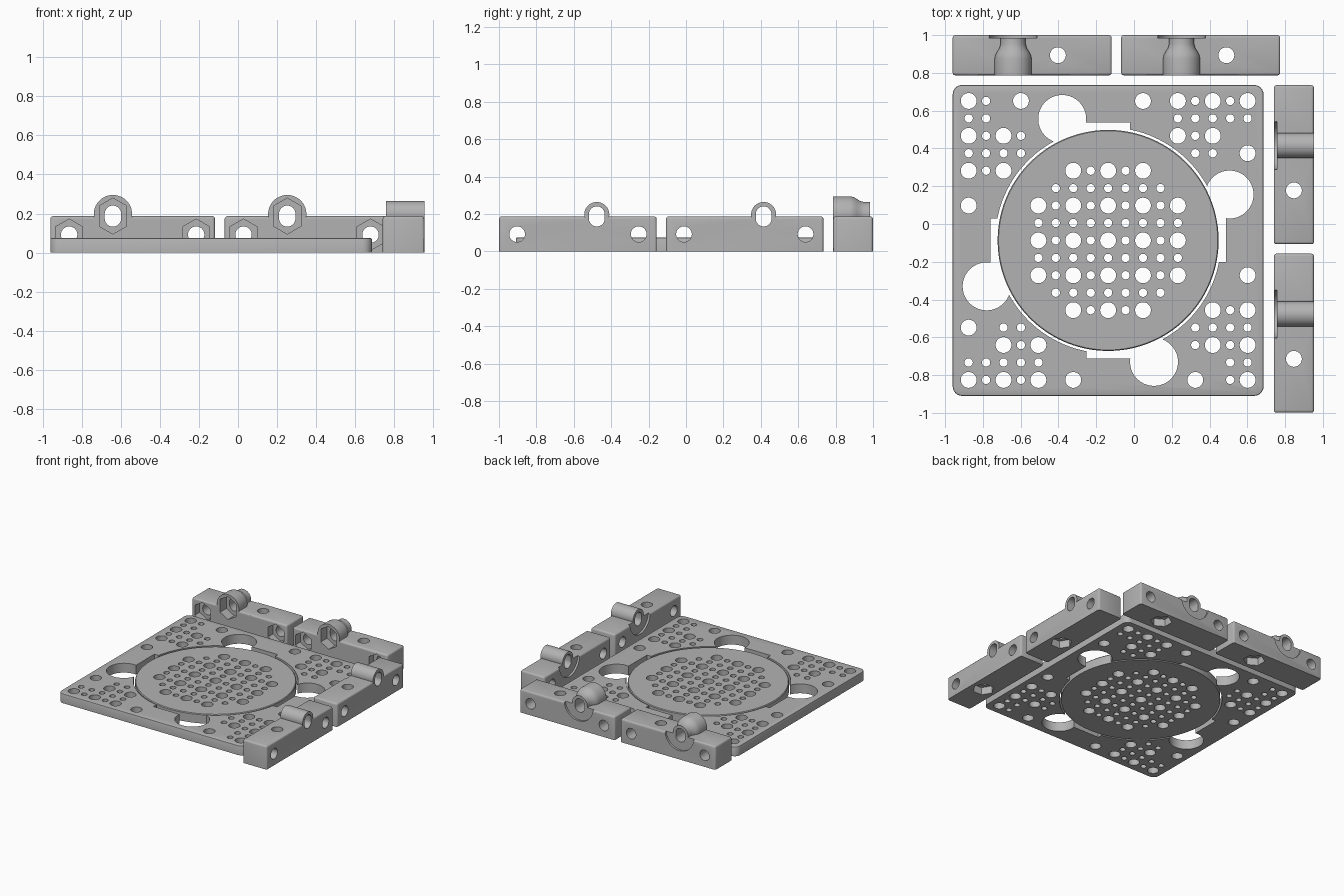
import bpy, bmesh, math
from mathutils import Matrix, Vector

if "Cube" in bpy.data.objects:
    bpy.data.objects.remove(bpy.data.objects["Cube"])

grey = bpy.data.materials.new("light grey")
grey.use_nodes = True
grey.diffuse_color = (0.45, 0.45, 0.45, 1)
grey.node_tree.nodes["Principled BSDF"].inputs["Base Color"].default_value = (0.45, 0.45, 0.45, 1)


def ring(n, r, stretch=0.0):
    """Regular outline, optionally pulled apart along its second axis."""
    pts = []
    for k in range(n):
        a = 2 * math.pi * (k + 0.5) / n
        pts.append((r * math.cos(a), r * math.sin(a) + math.copysign(stretch, math.sin(a))))
    return pts


def loft(bm, sections, axis="Z"):
    """Capped solid through sections of (outline, centre a, centre b, position on axis)."""
    rows = []
    for pts, a, b, t in sections:
        if axis == "Z":
            rows.append([bm.verts.new((a + p, b + q, t)) for p, q in pts])
        else:
            rows.append([bm.verts.new((a + p, t, b + q)) for p, q in pts])
    n = len(rows[0])
    faces = [bm.faces.new(rows[0]), bm.faces.new(rows[-1][::-1])]
    for low, high in zip(rows, rows[1:]):
        for i in range(n):
            j = (i + 1) % n
            faces.append(bm.faces.new((low[i], high[i], high[j], low[j])))
    bmesh.ops.recalc_face_normals(bm, faces=faces)


def bore(bm, pts, a, b, start, end, axis="Z"):
    loft(bm, [(pts, a, b, start), (pts, a, b, end)], axis)


def box(bm, lo, hi):
    lo, hi = Vector(lo), Vector(hi)
    size = hi - lo
    mat = Matrix.Translation((lo + hi) / 2) @ Matrix.Diagonal((*size, 1))
    bmesh.ops.create_cube(bm, size=1, matrix=mat)


def make(name, bm):
    mesh = bpy.data.meshes.new(name)
    bm.to_mesh(mesh)
    bm.free()
    ob = bpy.data.objects.new(name, mesh)
    bpy.context.collection.objects.link(ob)
    mesh.materials.append(grey)
    return ob


def combine(ob, steps):
    """Bake a chain of booleans and drop the helper solids."""
    for bm, mode in steps:
        tool = make("helper", bm)
        tool.hide_render = True
        mod = ob.modifiers.new("cut", "BOOLEAN")
        mod.operation, mod.solver, mod.object = mode, "EXACT", tool
    bpy.context.view_layer.update()
    baked = bpy.data.meshes.new_from_object(ob.evaluated_get(bpy.context.evaluated_depsgraph_get()))
    tools = [m.object for m in ob.modifiers]
    ob.modifiers.clear()
    ob.data = baked
    for tool in tools:
        bpy.data.objects.remove(tool)


def smooth(ob):
    bpy.ops.object.select_all(action="DESELECT")
    ob.select_set(True)
    bpy.context.view_layer.objects.active = ob
    bpy.ops.object.shade_smooth_by_angle(angle=math.radians(30))


# Shared sizes
PITCH, THICK, HALF = 0.0923, 0.075, 0.823
CENTRE = (-0.137, -0.087, 0)
BIG, SMALL = ring(32, 0.042), ring(20, 0.022)
QUARTERS = [Matrix.Rotation(-math.pi / 2 * k, 3, "Z") for k in range(4)]


def grid_hole(bm, i, j, pts):
    bore(bm, pts, i * PITCH, j * PITCH, -0.05, 0.15)


# Square base plate with rounded corners and a soft top rim
bm = bmesh.new()
box(bm, (-HALF, -HALF, 0), (HALF, HALF, THICK))
upright = [e for e in bm.edges if abs(e.verts[0].co.z - e.verts[1].co.z) > 0.01]
bmesh.ops.bevel(bm, geom=upright, offset=0.05, segments=6, profile=0.5, affect="EDGES")
rim = [e for e in bm.edges if all(v.co.z > THICK - 0.001 for v in e.verts)]
bmesh.ops.bevel(bm, geom=rim, offset=0.008, segments=2, profile=0.5, affect="EDGES")
plate = make("base_plate", bm)

# Corner hole pattern, round lobes and notches, repeated each quarter turn
corner_big = [(-8, 8), (-5, 8), (-8, 6), (-6, 6), (-8, 4), (-6, 4), (-8, 2)]
corner_small = [(-7, 8), (-8, 7), (-7, 7), (-7, 6), (-5, 6), (-8, 5), (-7, 5),
                (-6, 5), (-5, 5), (-7, 4)]
holes, lobes, notches, opening = (bmesh.new() for _ in range(4))
for turn in QUARTERS:
    for group, pts in ((corner_big, BIG), (corner_small, SMALL)):
        for i, j in group:
            p = turn @ Vector((i, j, 0))
            grid_hole(holes, p.x, p.y, pts)
    c = turn @ Vector((-0.243, 0.643, 0))
    bore(lobes, ring(48, 0.127), c.x, c.y, -0.06, 0.16)
    a, b = turn @ Vector((-0.2, 0.45, 0)), turn @ Vector((0.115, 0.624, 0))
    box(notches, (min(a.x, b.x), min(a.y, b.y), -0.07), (max(a.x, b.x), max(a.y, b.y), 0.17))
bore(opening, ring(128, 0.598), 0, 0, -0.08, 0.18)
combine(plate, [(c, "DIFFERENCE") for c in (opening, lobes, notches, holes)])
plate.location = CENTRE
smooth(plate)

# Turning disc with a diamond-trimmed field of holes
bm = bmesh.new()
loft(bm, [(ring(128, 0.585), 0, 0, 0), (ring(128, 0.585), 0, 0, THICK - 0.006),
          (ring(128, 0.58), 0, 0, THICK)])
disc = make("centre_disc", bm)
holes = bmesh.new()
for i in range(-4, 5):
    for j in range(-4, 5):
        if abs(i) + abs(j) <= 6:
            grid_hole(holes, i, j, SMALL if i % 2 or j % 2 else BIG)
combine(disc, [(holes, "DIFFERENCE")])
disc.location = CENTRE
smooth(disc)

# Clamp blocks: local x runs along the block, y from inner to outer face
LENGTH, DEPTH, TOP = 0.842, 0.213, 0.187
BOSS_X, BOSS_Z, BOLT_Z, PIN_X = 0.32, 0.197, 0.092, 0.557
SLOT, HEX = ring(32, 0.042, 0.012), ring(6, 0.08)


def clamp_block(name, location, angle, with_nuts):
    bm = bmesh.new()
    box(bm, (0, 0, 0), (LENGTH, DEPTH, TOP))
    edges = [e for e in bm.edges if any(v.co.z > 0.1 for v in e.verts)]
    bmesh.ops.bevel(bm, geom=edges, offset=0.014, segments=3, profile=0.5, affect="EDGES")
    block = make(name, bm)

    # Boss over the main bolt, stepped down when it holds a nut
    boss, bores, pockets = bmesh.new(), bmesh.new(), bmesh.new()
    if with_nuts:
        steps = [(0.098, 0), (0.098, 0.09), (0.094, 0.108), (0.085, 0.125),
                 (0.073, 0.143), (0.067, 0.165), (0.067, DEPTH - 0.003)]
    else:
        steps = [(0.067, 0.003), (0.067, DEPTH)]
    loft(boss, [(ring(48, r), BOSS_X, BOSS_Z, t) for r, t in steps], "Y")

    # Through holes
    bore(bores, SLOT, BOSS_X, 0.187, -0.1, 0.4, "Y")
    for x in (0.096, 0.746):
        bore(bores, BIG, x, BOLT_Z, -0.1, 0.4, "Y")
    bore(bores, BIG, PIN_X, DEPTH / 2, -0.1, 0.4)

    # Nut pockets and the round seat around the main bolt
    bore(pockets, HEX, PIN_X, DEPTH / 2, -0.05, 0.06)
    if with_nuts:
        bore(pockets, ring(6, 0.08, 0.012), BOSS_X, 0.187, -0.05, 0.08, "Y")
        for x in (0.096, 0.746):
            bore(pockets, HEX, x, BOLT_Z, -0.05, 0.06, "Y")
        seat = (DEPTH - 0.016, DEPTH + 0.05)
    else:
        seat = (-0.05, 0.016)
    bore(pockets, ring(64, 0.127), BOSS_X, BOSS_Z, *seat, "Y")
    combine(block, [(boss, "UNION"), (pockets, "DIFFERENCE"), (bores, "DIFFERENCE")])
    block.location = location
    block.rotation_euler.z = angle
    smooth(block)


for k, side in enumerate(("first", "second")):
    clamp_block("back_block_" + side, (-0.96 + k * 0.892, 0.787, 0), 0, True)
    clamp_block("left_block_" + side, (0.74, 0.735 - k * 0.892, 0), -math.pi / 2, False)
